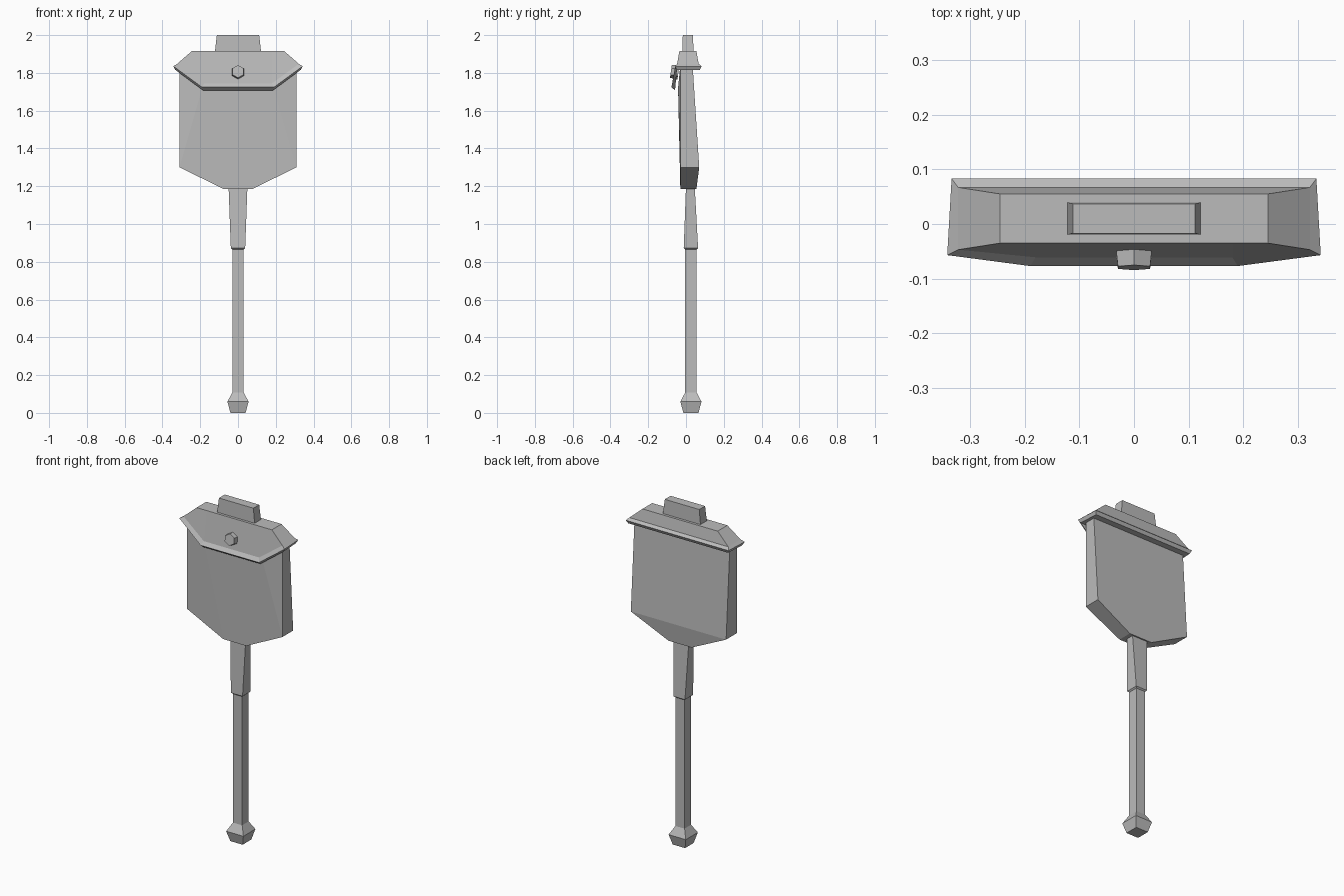
import bpy, bmesh, math
from mathutils import Matrix

if "Cube" in bpy.data.objects:
    bpy.data.objects.remove(bpy.data.objects["Cube"], do_unlink=True)

grey = bpy.data.materials.new("plain grey")
grey.use_nodes = True
COLOUR = (0.5, 0.5, 0.5, 1)
grey.diffuse_color = COLOUR
grey.node_tree.nodes["Principled BSDF"].inputs["Base Color"].default_value = COLOUR


def finish(name, bm):
    bmesh.ops.recalc_face_normals(bm, faces=bm.faces[:])
    mesh = bpy.data.meshes.new(name)
    bm.to_mesh(mesh)
    bm.free()
    mesh.materials.append(grey)
    obj = bpy.data.objects.new(name, mesh)
    bpy.context.collection.objects.link(obj)
    return obj


def mirrored(half):
    """Close a right-hand half outline with its mirror image."""
    return half + [(-x, y, z) for x, y, z in reversed(half)]


def loft(name, halves):
    """Skin a stack of mirrored outlines and cap both ends."""
    bm = bmesh.new()
    rings = [[bm.verts.new(p) for p in mirrored(h)] for h in halves]
    count = len(rings[0])
    for a, b in zip(rings, rings[1:]):
        for i in range(count):
            j = (i + 1) % count
            bm.faces.new((a[i], a[j], b[j], b[i]))
    for ring in (rings[0], rings[-1]):
        for i in range(count // 2 - 1):
            bm.faces.new((ring[i], ring[i + 1], ring[-2 - i], ring[-1 - i]))
    return finish(name, bm)


def box_ring(half_x, y_front, y_back, z):
    return [(half_x, y_back, z), (half_x, y_front, z)]


def square(half, z, mid=0.026):
    return box_ring(half, mid - half, mid + half, z)


# Handle with end knob and tapered socket
loft("end_knob", [square(0.04, 0), square(0.056, 0.06), square(0.03, 0.108)])
loft("handle", [square(0.03, 0.09), square(0.03, 0.89)])
loft("socket", [square(0.03, 0.865), square(0.038, 0.872),
                box_ring(0.05, 0.0, 0.046, 1.2)])

# Blade cover, a convex pouch that is thicker low at the back
bm = bmesh.new()
pouch = [(0.31, -0.03, 1.84), (0.31, -0.03, 1.30), (0.075, -0.03, 1.185),
         (0.19, -0.042, 1.72),
         (0.31, 0.035, 1.84), (0.31, 0.07, 1.30), (0.075, 0.055, 1.185)]
for point in mirrored(pouch):
    bm.verts.new(point)
bmesh.ops.convex_hull(bm, input=bm.verts[:])
bmesh.ops.dissolve_limit(bm, angle_limit=math.radians(0.5),
                         verts=bm.verts[:], edges=bm.edges[:])
finish("blade_cover", bm)

# Folded flap with a bevelled rim
loft("cover_flap", [
    [(0.245, 0.055, 1.915), (0.245, -0.035, 1.915), (0.18, -0.035, 1.915)],
    [(0.322, 0.067, 1.848), (0.322, -0.047, 1.848), (0.18, -0.061, 1.745)],
    [(0.334, 0.083, 1.835), (0.342, -0.057, 1.835), (0.19, -0.077, 1.724)],
    [(0.325, 0.073, 1.816), (0.332, -0.048, 1.816), (0.186, -0.058, 1.708)],
])

# Blade end showing above the flap
loft("blade_top", [box_ring(0.123, -0.02, 0.04, 1.905),
                   box_ring(0.112, -0.017, 0.037, 2.0)])

# Six-sided button, square to the sloping flap
bm = bmesh.new()
bmesh.ops.create_cone(bm, cap_ends=True, segments=6, radius1=0.039,
                      radius2=0.034, depth=0.04)
button = finish("flap_button", bm)
button.matrix_world = (Matrix.Translation((0, -0.06, 1.805))
                       @ Matrix.Rotation(math.radians(82), 4, "X"))
